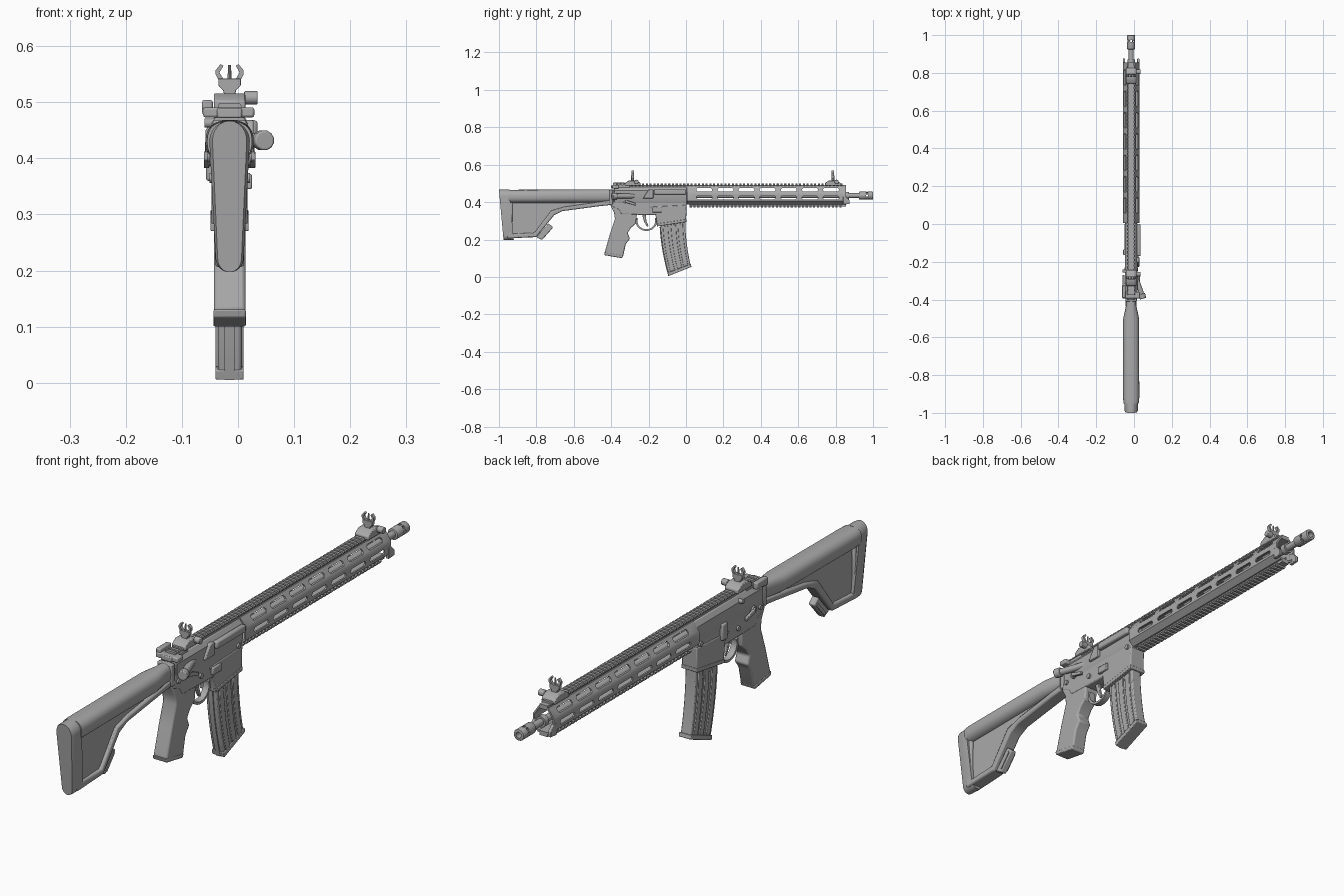
import bpy, bmesh, math
from mathutils import Vector

if "Cube" in bpy.data.objects:
    bpy.data.objects.remove(bpy.data.objects["Cube"])

CX = -0.015          # centre plane of the body
parts = []
mat = bpy.data.materials.new("plain grey")
mat.use_nodes = True
GREY = (0.4, 0.4, 0.4, 1)
mat.diffuse_color = GREY
mat.node_tree.nodes["Principled BSDF"].inputs["Base Color"].default_value = GREY


def finish(name, bm, bevel=0):
    bmesh.ops.recalc_face_normals(bm, faces=bm.faces)
    me = bpy.data.meshes.new(name)
    bm.to_mesh(me)
    bm.free()
    ob = bpy.data.objects.new(name, me)
    bpy.context.collection.objects.link(ob)
    me.materials.append(mat)
    if bevel:
        m = ob.modifiers.new("bevel", "BEVEL")
        m.width, m.segments, m.limit_method = bevel, 2, "ANGLE"
        m.angle_limit = math.radians(40)
    parts.append(ob)
    return ob


def skin(bm, rings):
    loops = [[bm.verts.new(Vector(p) + Vector((CX, 0, 0))) for p in r] for r in rings]
    n = len(loops[0])
    for a, b in zip(loops, loops[1:]):
        for i in range(n):
            bm.faces.new((a[i], a[(i + 1) % n], b[(i + 1) % n], b[i]))
    bm.faces.new(loops[0])
    bm.faces.new(loops[-1])


def loft(name, rings, bevel=0):
    bm = bmesh.new()
    skin(bm, rings)
    return finish(name, bm, bevel)


def side(name, yz, width, bevel=0, x=0):
    """Side outline extruded across the width."""
    return loft(name, [[(x + s * width / 2, y, z) for y, z in yz] for s in (-1, 1)], bevel)


def along(name, xz, y0, y1, bevel=0):
    """Cross-section extruded along the length."""
    return loft(name, [[(x, y, z) for x, z in xz] for y in (y0, y1)], bevel)


def box(name, x, y, z, bevel=0):
    return side(name, [(y[0], z[0]), (y[1], z[0]), (y[1], z[1]), (y[0], z[1])],
                x[1] - x[0], bevel, (x[0] + x[1]) / 2)


def rod(name, a, b, r, r2=None, n=20, bevel=0):
    a, b = Vector(a), Vector(b)
    d = (b - a).normalized()
    u = d.orthogonal().normalized()
    v = d.cross(u)
    ang = [2 * math.pi * i / n for i in range(n)]
    return loft(name, [[p + (u * math.cos(t) + v * math.sin(t)) * q for t in ang]
                       for p, q in ((a, r), (b, r2 or r))], bevel)


def cut(ob, cutter):
    m = ob.modifiers.new("cut", "BOOLEAN")
    m.operation, m.solver, m.object = "DIFFERENCE", "EXACT", cutter
    dg = bpy.context.evaluated_depsgraph_get()
    me = bpy.data.meshes.new_from_object(ob.evaluated_get(dg))
    ob.modifiers.clear()
    ob.data = me
    parts.remove(cutter)
    bpy.data.objects.remove(cutter)


def mirrored(pts):
    return pts + [(-x, z) for x, z in reversed(pts)]


# --- stock: oval tube, recessed web with raised rim, butt pad, lower hook
def oval(y, hw, zc, hh, n=28):
    ring = []
    for i in range(n):
        c, s = math.cos(2 * math.pi * i / n), math.sin(2 * math.pi * i / n)
        ring.append((hw * math.copysign(abs(c) ** 0.8, c), y, zc + hh * math.copysign(abs(s) ** 0.8, s)))
    return ring


loft("stock_tube", [oval(-0.95, 0.04, 0.43, 0.036), oval(-0.92, 0.043, 0.43, 0.036),
                    oval(-0.5, 0.042, 0.432, 0.036), oval(-0.43, 0.027, 0.433, 0.034),
                    oval(-0.385, 0.027, 0.433, 0.034)])
outer = [(-0.95, 0.41), (-0.955, 0.206), (-0.80, 0.213), (-0.705, 0.33), (-0.66, 0.352),
         (-0.465, 0.378), (-0.4, 0.385), (-0.4, 0.41)]
inner = [(-0.47, 0.4), (-0.65, 0.375), (-0.72, 0.355), (-0.81, 0.236), (-0.93, 0.231), (-0.927, 0.41)]
side("stock_web", outer, 0.028)
side("stock_rim", outer + inner, 0.052, 0.006)
pad = []
for zc, r, start in ((0.431, 0.036, 0), (0.222, 0.025, 180)):
    for i in range(13):
        t = math.radians(start + 15 * i)
        pad.append((r * math.cos(t), zc + r * math.sin(t)))
loft("butt_pad", [[(x * k, y + (0.467 - z) * 0.09, z) for x, z in pad]
                  for y, k in ((-1.0, 0.85), (-0.99, 1.0), (-0.945, 1.0))])
side("stock_hook", [(-0.80, 0.213), (-0.77, 0.197), (-0.71, 0.265), (-0.735, 0.287)], 0.026, 0.005)
side("stock_hook_ridge", [(-0.775, 0.215), (-0.766, 0.207), (-0.72, 0.26), (-0.728, 0.268)], 0.032)

# --- receiver
along("upper_receiver", mirrored([(0.02, 0.48), (0.033, 0.462), (0.033, 0.41), (0.026, 0.39)]), -0.385, 0.005, 0.003)
side("lower_receiver", [(-0.39, 0.405), (-0.4, 0.378), (-0.36, 0.36), (-0.345, 0.335), (-0.17, 0.33),
                        (-0.12, 0.33), (0.0, 0.33), (0.003, 0.405)], 0.058, 0.004)
side("magazine_well", [(-0.19, 0.375), (-0.165, 0.345), (-0.155, 0.275), (-0.14, 0.272), (0.0, 0.296),
                       (0.004, 0.385)], 0.064, 0.004)
side("well_lip", [(-0.157, 0.284), (-0.155, 0.27), (0.002, 0.294), (0.002, 0.308)], 0.068, 0.002)
box("end_plate", (-0.03, 0.03), (-0.41, -0.39), (0.385, 0.468), 0.004)
box("port_cover", (0.03, 0.05), (-0.17, 0.0), (0.44, 0.468), 0.006)
side("case_deflector", [(-0.23, 0.42), (-0.175, 0.42), (-0.175, 0.468), (-0.2, 0.468)], 0.03, 0.003, 0.028)
rod("forward_assist", (0.02, -0.27, 0.432), (0.056, -0.37, 0.432), 0.013)
rod("assist_button", (0.056, -0.37, 0.432), (0.063, -0.395, 0.432), 0.018, n=12, bevel=0.003)
box("charging_bar", (-0.022, 0.022), (-0.4, -0.3), (0.472, 0.49), 0.003)
box("charging_handle", (-0.047, 0.044), (-0.395, -0.36), (0.473, 0.491), 0.004)
box("charging_latch", (-0.049, -0.03), (-0.39, -0.325), (0.478, 0.504), 0.004)
rod("left_bolt_knob", (-0.02, -0.25, 0.463), (-0.045, -0.25, 0.463), 0.008)
for s in (-1, 1):
    rod("selector_hub", (s * 0.02, -0.325, 0.405), (s * 0.04, -0.325, 0.405), 0.012)
    side("selector_lever", [(-0.325, 0.413), (-0.325, 0.397), (-0.27, 0.382), (-0.27, 0.395)], 0.01, 0.002, s * 0.041)
    for y, z in ((-0.37, 0.395), (-0.02, 0.392), (-0.24, 0.365)):
        rod("receiver_pin", (s * 0.02, y, z), (s * 0.036, y, z), 0.009, n=16)
side("magazine_catch", [(-0.18, 0.345), (-0.13, 0.345), (-0.13, 0.372), (-0.18, 0.372)], 0.012, 0.003, 0.034)
box("bolt_release", (-0.042, -0.025), (-0.165, -0.135), (0.36, 0.42), 0.004)

# --- trigger and guard
arc = [math.radians(-200 + 10 * i) for i in range(23)]
ring = [(-0.212 + r * math.cos(t) * 1.1, 0.298 + r * math.sin(t))
        for r, ts in ((0.052, arc), (0.043, arc[::-1])) for t in ts]
side("trigger_guard", ring, 0.024)
side("trigger", [(-0.235, 0.335), (-0.215, 0.335), (-0.212, 0.3), (-0.2, 0.272), (-0.208, 0.268),
                 (-0.224, 0.295)], 0.012, 0.002)

# --- pistol grip
side("pistol_grip", [(-0.405, 0.385), (-0.385, 0.345), (-0.38, 0.31), (-0.405, 0.235), (-0.435, 0.13),
                     (-0.43, 0.12), (-0.345, 0.103), (-0.335, 0.115), (-0.322, 0.175), (-0.3, 0.205),
                     (-0.312, 0.235), (-0.295, 0.262), (-0.268, 0.285), (-0.262, 0.34), (-0.33, 0.365)], 0.056, 0.011)
side("grip_base", [(-0.438, 0.131), (-0.434, 0.116), (-0.342, 0.1), (-0.336, 0.114)], 0.058, 0.003)


# --- curved magazine with long raised ribs
def mag_strip(name, u0, u1, w, t0=0.0, t1=1.0, x=0, bevel=0):
    rings = []
    for i in range(9):
        t = t0 + (t1 - t0) * i / 8
        back = Vector((-0.138 + 0.012 * t + 0.035 * t * t, 0.29 - 0.284 * t))
        front = Vector((-0.004 + 0.031 * t * t, 0.31 - 0.257 * t))
        a, b = back.lerp(front, u0), back.lerp(front, u1)
        rings.append([(x - w / 2, *a), (x + w / 2, *a), (x + w / 2, *b), (x - w / 2, *b)])
    return loft(name, rings, bevel)


mag_strip("magazine", 0, 1, 0.042, bevel=0.004)
mag_strip("magazine_spine", -0.03, 0.1, 0.018, 0.08)
for u in (0.1, 0.42, 0.7):
    mag_strip("magazine_rib", u, u + 0.2, 0.05, 0.08, 0.94, bevel=0.002)
mag_strip("magazine_floor", -0.02, 1.02, 0.05, 0.94, 1.0, bevel=0.003)

# --- hollow handguard with two rows of slots per side
Z0 = 0.435
shell = mirrored([(0.02, 0.484), (0.043, 0.45), (0.043, 0.405), (0.022, 0.387)])
guard = along("handguard", shell, 0.005, 0.855)
cut(guard, along("bore_cutter", [(x * 0.86, Z0 + (z - Z0) * 0.86) for x, z in shell], -0.05, 0.9))
bm = bmesh.new()
for zc in (0.466, 0.424):
    for i in range(7):
        y0 = 0.055 + 0.113 * i
        y1, h, c = y0 + 0.085, 0.009, 0.006
        slot = [(y0, zc - h + c), (y0 + c, zc - h), (y1 - c, zc - h), (y1, zc - h + c),
                (y1, zc + h - c), (y1 - c, zc + h), (y0 + c, zc + h), (y0, zc + h - c)]
        skin(bm, [[(x, y, z) for y, z in slot] for x in (-0.1, 0.1)])
cut(guard, finish("slot_cutter", bm))
side("handguard_lip", [(0.84, 0.387), (0.875, 0.39), (0.875, 0.41), (0.855, 0.43), (0.84, 0.43)], 0.012, 0.002, 0.038)
side("handguard_lip", [(0.84, 0.387), (0.875, 0.39), (0.875, 0.41), (0.855, 0.43), (0.84, 0.43)], 0.012, 0.002, -0.038)


# --- toothed rails, top and bottom
def rail(name, y0, y1, z, up):
    bm = bmesh.new()
    base = mirrored([(0.016, z), (0.016, z + up * 0.016)])
    skin(bm, [[(x, y, q) for x, q in base] for y in (y0, y1)])
    tooth = mirrored([(0.015, z + up * 0.01), (0.021, z + up * 0.014), (0.021, z + up * 0.018), (0.017, z + up * 0.023)])
    for i in range(int((y1 - y0) / 0.02)):
        y = y0 + 0.02 * i
        skin(bm, [[(x, q, r) for x, r in tooth] for q in (y, y + 0.011)])
    finish(name, bm)


rail("top_rail", -0.375, 0.855, 0.476, 1)
rail("bottom_rail", 0.02, 0.855, 0.393, -1)

# --- barrel and ported muzzle device
rod("barrel", (0, 0.0, Z0), (0, 0.93, Z0), 0.013)
rod("barrel_collar", (0, 0.85, Z0), (0, 0.872, Z0), 0.02)
muzzle = rod("muzzle_device", (0, 0.925, Z0), (0, 1.0, Z0), 0.021, n=24, bevel=0.003)
cut(muzzle, rod("muzzle_bore", (0, 0.94, Z0), (0, 1.05, Z0), 0.011))
for d in ((1, 0), (0, 1), (0.7, 0.7), (-0.7, 0.7)):
    cut(muzzle, rod("port_cutter", (-d[0] * 0.05, 0.968, Z0 - d[1] * 0.05),
                    (d[0] * 0.05, 0.968, Z0 + d[1] * 0.05), 0.006, n=10))


# --- flip-up sights
def sight(name, y, d):
    side(name + "_base", [(y - 0.042, 0.488), (y + 0.042, 0.488), (y + 0.042, 0.502), (y + 0.02, 0.516),
                          (y - 0.02, 0.516), (y - 0.042, 0.502)], 0.056, 0.003)
    rod(name + "_knob", (0.026, y + d, 0.508), (0.05, y + d, 0.508), 0.012, n=14, bevel=0.002)
    along(name + "_neck", mirrored([(0.009, 0.512), (0.012, 0.522), (0.02, 0.53), (0.02, 0.542)]), y - 0.008, y + 0.008, 0.001)
    for s in (-1, 1):
        along(name + "_wing", [(s * x, z) for x, z in ((0.009, 0.538), (0.019, 0.538), (0.025, 0.55), (0.025, 0.557),
                               (0.016, 0.568), (0.011, 0.565), (0.018, 0.553))], y - 0.006, y + 0.006)
    rod(name + "_post", (0, y, 0.538), (0, y, 0.566), 0.004, 0.0025, n=10)


sight("rear_sight", -0.285, 0.02)
sight("front_sight", 0.785, 0.02)

# --- smooth shading with sharp edges kept
bpy.ops.object.select_all(action="DESELECT")
for ob in parts:
    ob.select_set(True)
bpy.context.view_layer.objects.active = parts[0]
bpy.ops.object.shade_smooth_by_angle(angle=math.radians(35))
